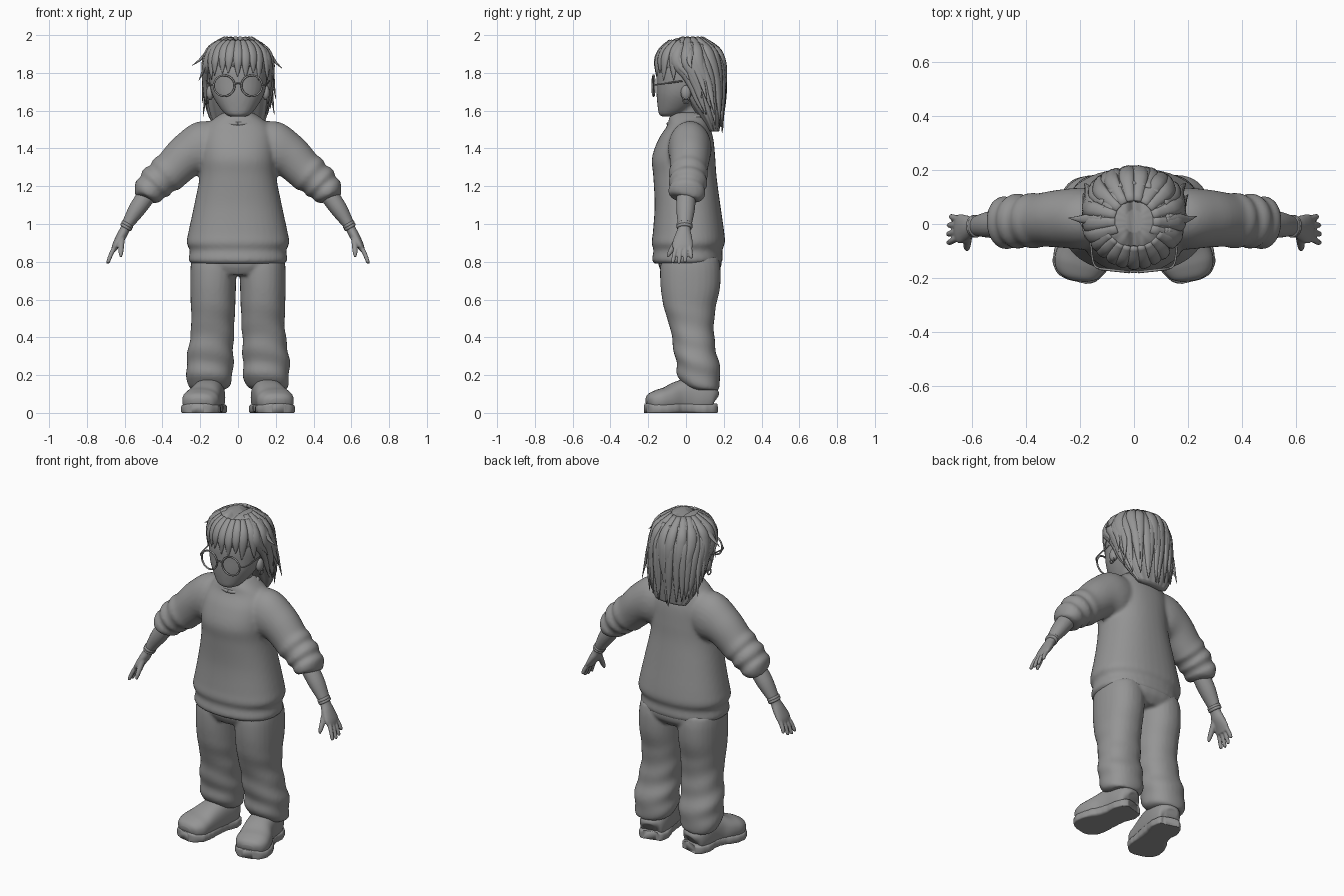
import bpy, bmesh, math, random
from mathutils import Vector

random.seed(4)
if "Cube" in bpy.data.objects:
    bpy.data.objects.remove(bpy.data.objects["Cube"], do_unlink=True)

grey = bpy.data.materials.new("clay grey")
grey.use_nodes = True
COLOR = (0.3, 0.3, 0.3, 1)
grey.diffuse_color = COLOR
grey.node_tree.nodes["Principled BSDF"].inputs["Base Color"].default_value = COLOR
X, Y, Z = Vector((1, 0, 0)), Vector((0, 1, 0)), Vector((0, 0, 1))


def spline(rows, n=5):
    """Smooth curve through rows of any length."""
    out = []
    for i in range(len(rows) - 1):
        a, b, c, d = (rows[max(0, min(len(rows) - 1, i + k))] for k in (-1, 0, 1, 2))
        for j in range(n):
            t = j / n
            out.append([q + t * (r - p) / 2 + t * t * (p - 2.5 * q + 2 * r - s / 2)
                        + t ** 3 * (s - p + 3 * (q - r)) / 2 for p, q, r, s in zip(a, b, c, d)])
    return out + [list(rows[-1])]


def loft(bm, rows, ref=Y, flat=False, sides=28, box=1.0, wave=None, floor=None, n=5):
    """Skin rings (x, y, z, radius along ref, radius across) along a path."""
    pts = spline(rows, n)
    rings = []
    for i, p in enumerate(pts):
        c = Vector(p[:3])
        t = Vector(pts[min(i + 1, len(pts) - 1)][:3]) - Vector(pts[max(i - 1, 0)][:3])
        across = X if flat else t.cross(ref).normalized()
        along = Y if flat else across.cross(t).normalized()
        ring = []
        for k in range(sides):
            a = math.tau * k / sides
            ca, sa = math.cos(a), math.sin(a)
            ca, sa = (math.copysign(abs(u) ** box, u) for u in (ca, sa))
            g = wave(a, c) if wave else 1
            v = c + along * sa * max(p[3], .001) * g + across * ca * max(p[4], .001) * g
            if floor is not None:
                v.z = max(v.z, floor)
            ring.append(bm.verts.new(v))
        rings.append(ring)
    for r, q in zip(rings, rings[1:]):
        for k in range(sides):
            m = (k + 1) % sides
            bm.faces.new((r[k], r[m], q[m], q[k]))
    bm.faces.new(rings[0][::-1])
    bm.faces.new(rings[-1])


def stack(levels, cx=0):
    """Levels (z, half width, front y, back y) to loft rings."""
    return [(cx, (f + b) / 2, z, (b - f) / 2, w) for z, w, f, b in levels]


def finish(name, bm, voxel=0, smooth=4):
    bmesh.ops.recalc_face_normals(bm, faces=bm.faces[:])
    me = bpy.data.meshes.new(name)
    bm.to_mesh(me)
    bm.free()
    ob = bpy.data.objects.new(name, me)
    bpy.context.collection.objects.link(ob)
    me.materials.append(grey)
    for f in me.polygons:
        f.use_smooth = True
    if voxel:
        m = ob.modifiers.new("blend", 'REMESH')
        m.mode, m.voxel_size, m.use_smooth_shade = 'VOXEL', voxel, True
        m = ob.modifiers.new("soften", 'SMOOTH')
        m.iterations, m.factor = smooth, 0.5
    return ob


# Sweater: body with bunched hem, sleeves with pushed-up folds
bm = bmesh.new()
loft(bm, stack([(.79, .245, -.165, .18), (.81, .262, -.18, .195), (.86, .255, -.172, .192), (.9, .272, -.182, .206),
                (.96, .262, -.175, .202), (1.1, .232, -.166, .182), (1.25, .203, -.173, .162),
                (1.35, .2, -.18, .155), (1.45, .195, -.145, .145), (1.52, .17, -.1, .125),
                (1.56, .125, -.09, .11), (1.59, .08, -.07, .09)]), flat=True, box=.88, sides=40)
for s in (1, -1):
    loft(bm, [(s * x, y, z, a, b) for x, y, z, a, b in (
        (.08, .02, 1.42, .1, .12), (.18, .02, 1.4, .115, .145), (.27, .02, 1.36, .108, .118),
        (.345, .015, 1.29, .1, .104), (.38, .012, 1.262, .104, .106), (.405, .01, 1.24, .094, .09),
        (.432, .01, 1.218, .104, .1), (.455, .008, 1.193, .09, .082), (.475, .005, 1.172, .1, .086),
        (.495, .002, 1.145, .088, .062), (.5, 0, 1.135, .06, .045))])
finish("sweater", bm, .011, 4)

# Collar band
bm = bmesh.new()
ring = [(.1 * math.sin(a), .01 - .098 * math.cos(a), 1.555 - .025 * math.cos(a), .012, .016)
        for a in (math.tau * k / 16 for k in range(17))]
loft(bm, ring, ref=Z, sides=10, n=2)
finish("collar", bm)

# Trousers: hips and two baggy legs
bm = bmesh.new()
loft(bm, stack([(.73, .17, -.12, .15), (.78, .235, -.145, .188), (.86, .24, -.15, .185)]), flat=True, box=.85)


def folds(a, c):
    fade = max(0, min(1, (.62 - c.z) * 3))
    return 1 + .035 * fade * math.sin(c.z * 48 + 2.2 * math.sin(a + .6))


for s in (1, -1):
    loft(bm, [(s * x, y, z, a, b) for x, y, z, a, b in (
        (.165, .11, .12, .06, .08), (.155, .085, .14, .09, .108), (.15, .07, .2, .114, .122),
        (.149, .06, .27, .113, .124), (.142, .042, .36, .112, .118), (.134, .032, .45, .116, .114),
        (.132, .02, .55, .136, .117), (.132, .023, .66, .157, .121), (.13, .023, .76, .16, .122),
        (.13, .022, .82, .15, .115))], flat=True, box=.9, wave=folds)
finish("trousers", bm, .01, 3)

# Shoes with thick soles, toes turned slightly out
for s, side in ((1, "left"), (-1, "right")):
    bm = bmesh.new()
    loft(bm, [(s * x, y, z, a, b) for x, y, z, a, b in (
        (.14, .152, .07, .03, .03), (.142, .14, .075, .066, .065), (.147, .09, .08, .08, .09),
        (.155, .02, .085, .082, .098), (.168, -.04, .08, .086, .088), (.188, -.1, .07, .096, .068),
        (.2, -.15, .062, .097, .06), (.207, -.19, .058, .075, .045), (.21, -.208, .055, .035, .022))],
        ref=X, box=.8, floor=.02)
    finish(side + "_shoe", bm)
    bm = bmesh.new()
    loft(bm, [(s * x, y, z, a, .03) for x, y, z, a in (
        (.138, .156, .02, .04), (.14, .145, .02, .07), (.146, .09, .02, .088), (.155, .03, .025, .082),
        (.17, -.04, .025, .088), (.19, -.1, .02, .102), (.203, -.16, .02, .1), (.21, -.2, .02, .07),
        (.213, -.214, .02, .035))], ref=X, box=.5, floor=0, wave=lambda a, c: 1 + .012 * math.sin(c.y * 150))
    finish(side + "_sole", bm)

    # Forearm, hand, fingers and wristband
    bm = bmesh.new()
    loft(bm, [(s * x, y, z, a, b) for x, y, z, a, b in (
        (.47, .002, 1.17, .05, .05), (.53, -.002, 1.085, .05, .046), (.575, -.006, 1.015, .04, .034),
        (.597, -.01, .975, .034, .026), (.618, -.014, .935, .046, .026), (.645, -.018, .89, .055, .02),
        (.658, -.018, .862, .046, .014))], sides=20)
    for k in range(4):
        y = -.06 + .028 * k
        tip = .79 + (.004, 0, .006, .026)[k]
        loft(bm, [(s * .648, y * .8, .885, .013, .013), (s * .67, y, .845, .012, .012),
                  (s * (.688 - (tip - .79) * .4), y * 1.15, tip + .008, .01, .01),
                  (s * (.69 - (tip - .79) * .4), y * 1.15, tip, .004, .004)], sides=10)
    loft(bm, [(s * .615, -.035, .935, .02, .018), (s * .618, -.062, .89, .016, .016),
              (s * .62, -.085, .85, .013, .013), (s * .62, -.097, .825, .006, .006)], sides=10)
    finish(side + "_arm_and_hand", bm, .005, 2)
    bm = bmesh.new()
    for x, z in ((.586, .997), (.592, .985)):
        loft(bm, [(s * (x + d), -.008, z - 1.7 * d, r, r * .8) for d, r in
                  ((-.005, .03), (-.003, .041), (.003, .041), (.005, .03))], sides=18)
    finish(side + "_wristband", bm)

    # Ear with a small ring
    bm = bmesh.new()
    bmesh.ops.create_uvsphere(bm, u_segments=12, v_segments=8, radius=1)
    for v in bm.verts:
        v.co = Vector((s * .148 + v.co.x * .02, .0 + v.co.y * .028, 1.695 + v.co.z * .04))
    loft(bm, [(s * .158, .016 * math.cos(a), 1.655 + .016 * math.sin(a), .004, .004)
              for a in (math.tau * k / 10 for k in range(11))], ref=X, sides=6, n=2)
    finish(side + "_ear", bm)

# Head and neck
bm = bmesh.new()
loft(bm, stack([(1.48, .08, -.05, .09), (1.57, .07, -.05, .09), (1.63, .075, -.05, .09)]), flat=True)
loft(bm, stack([(1.568, .035, -.125, -.06), (1.58, .065, -.143, -.02), (1.62, .1, -.15, .04),
                (1.68, .135, -.156, .1), (1.74, .15, -.157, .13), (1.82, .155, -.155, .15),
                (1.9, .14, -.125, .14), (1.95, .08, -.07, .09)]), flat=True, box=.92)
finish("head", bm, .01, 4)

# Hair mass with a centre parting
HAIR = stack([(1.49, .1, .12, .175), (1.56, .145, .07, .188), (1.64, .165, .01, .198), (1.72, .174, -.04, .203),
              (1.79, .178, -.09, .203), (1.84, .178, -.155, .2), (1.9, .165, -.145, .182),
              (1.95, .13, -.11, .145), (1.98, .085, -.07, .1), (1.992, .03, -.03, .05)])
bm = bmesh.new()
loft(bm, HAIR, flat=True, sides=96, wave=lambda a, c: 1 + .025 * math.sin(16 * a + 5 * c.z))
for v in bm.verts:
    v.co.z -= .03 * math.exp(-(v.co.x / .02) ** 2) * max(0, min(1, (v.co.z - 1.9) * 12))
finish("hair_mass", bm)
SURF = spline(HAIR, 8)


def lock(bm, angle, top, tip, width, sway=0, flick=0, hold=0):
    """Tapered strand lying on the hair mass; angle 0 is +x, -90 the front."""
    rows = []
    for i in range(6):
        t = i / 5
        z = top + (tip - top) * t
        p = min(SURF, key=lambda r: abs(r[2] - max(z, hold)))
        a = math.radians(angle + sway * t)
        out = 1.0 + flick * t ** 3
        w = width * (.55, .9, 1, .85, .55, .08)[i]
        rows.append((p[4] * math.cos(a) * out, p[1] + p[3] * math.sin(a) * out, z, w * .55, w))
    mid = Vector((math.cos(math.radians(angle)), math.sin(math.radians(angle)), 0))
    loft(bm, rows, ref=mid, sides=10, n=3)


bm = bmesh.new()
# long locks around sides and back
for k in range(19):
    a = -18 + 12 * k
    back = max(0, math.sin(math.radians(a)))
    lock(bm, a, 1.95, 1.6 - .12 * back + random.uniform(-.03, .03), .025, random.uniform(-8, 8),
         random.uniform(.02, .12), 1.56)
# upper layer
for k in range(12):
    a = -25 + 21 * k
    lock(bm, a, 1.985, random.uniform(1.64, 1.74), .03, random.uniform(-10, 10), .06, 1.6)
# fringe
for k in range(9):
    lock(bm, -148 + 14.5 * k, 1.97, 1.79 + random.uniform(-.015, .02) - .02 * abs(k - 4) / 4, .026,
         random.uniform(-6, 6), 0, 1.85)
# loose flicked tips on each side
for a, tip, flick in ((0, 1.825, .3), (-20, 1.76, .14), (20, 1.58, .3), (180, 1.84, .36),
                      (200, 1.76, .25), (160, 1.57, .25), (5, 1.66, .2), (175, 1.64, .15)):
    lock(bm, a, 1.96, tip, .02, 0, flick, 1.6)
finish("hair_locks", bm)

# Round glasses: rims, bridge and temples
bm = bmesh.new()
for s in (1, -1):
    loft(bm, [(s * .073 + .055 * math.cos(a), -.172 + .006 * math.cos(a) * s, 1.732 + .055 * math.sin(a), .005, .005)
              for a in (math.tau * k / 24 for k in range(25))], sides=8, n=2)
    loft(bm, [(s * .128, -.166, 1.738, .004, .004), (s * .152, -.14, 1.74, .004, .004),
              (s * .165, -.02, 1.757, .004, .004)], ref=Z, sides=8)
loft(bm, [(-.02, -.175, 1.738, .004, .004), (0, -.178, 1.746, .004, .004), (.02, -.175, 1.738, .004, .004)],
     sides=8)
finish("glasses", bm)
